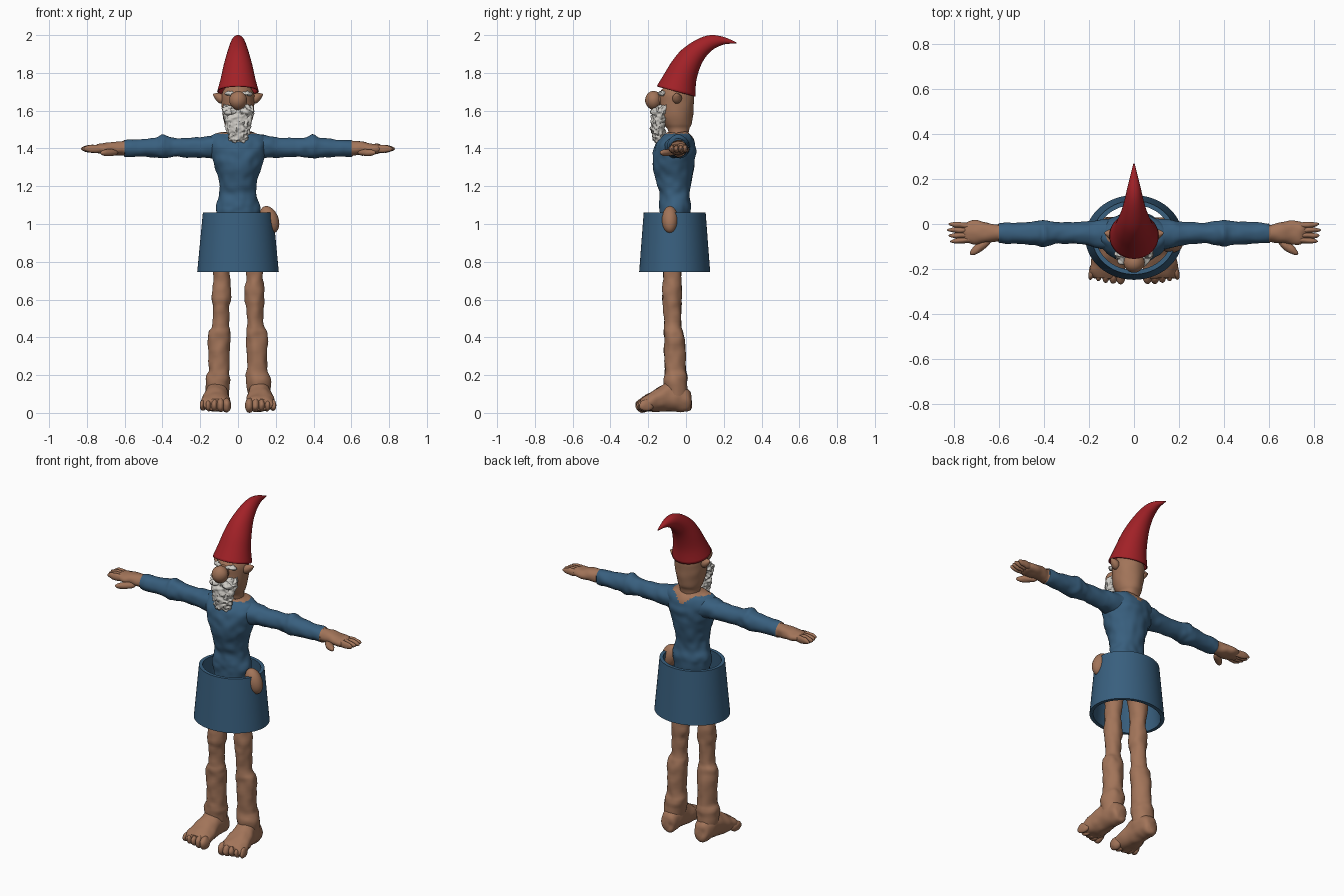
import bpy
import bmesh
from math import cos, sin, tau, radians
from mathutils import Vector, Matrix, noise

old = bpy.data.objects.get("Cube")
if old:
    bpy.data.objects.remove(old, do_unlink=True)


def material(name, color):
    mat = bpy.data.materials.new(name)
    mat.use_nodes = True
    mat.diffuse_color = (*color, 1)
    mat.node_tree.nodes["Principled BSDF"].inputs["Base Color"].default_value = (*color, 1)
    return mat


BLUE = material("blue cloth", (.04, .115, .21))
SKIN = material("tan skin", (.36, .175, .1))
RED = material("red felt", (.36, .015, .02))
WHITE = material("white hair", (.62, .6, .56))


def finish(name, bm, mats, bump=0, freq=20, rule=None, sharp=50):
    """Roughen the surface a little, colour faces by rule and create the object."""
    bmesh.ops.recalc_face_normals(bm, faces=bm.faces)
    bm.normal_update()
    if bump:
        moves = [(v, v.normal * bump * noise.noise(v.co * freq)) for v in bm.verts]
        for v, move in moves:
            v.co += move
    for face in bm.faces:
        face.smooth = True
        if rule:
            face.material_index = int(rule(face.calc_center_median()))
    mesh = bpy.data.meshes.new(name)
    bm.to_mesh(mesh)
    bm.free()
    mesh.set_sharp_from_angle(angle=radians(sharp))
    for mat in mats:
        mesh.materials.append(mat)
    obj = bpy.data.objects.new(name, mesh)
    bpy.context.collection.objects.link(obj)
    return obj


def spline(a, b, c, d, t):
    """Smooth value between b and c."""
    return b + (c - a) * (t / 2) + (a * 2 - b * 5 + c * 4 - d) * (t * t / 2) \
        + (b * 3 - a - c * 3 + d) * (t ** 3 / 2)


def loft(name, rings, mats, sides=32, steps=4, caps=True, **look):
    """Skin elliptical rings, each given as centre and two half axes."""
    bm = bmesh.new()
    last = len(rings) - 1
    loops = []
    for i in range(last * steps + 1):
        k, t = min(i // steps, last - 1), i / steps - min(i // steps, last - 1)
        near = [rings[min(max(k + j, 0), last)] for j in (-1, 0, 1, 2)]
        c, u, v = [spline(*column, t) for column in zip(*near)]
        loops.append([bm.verts.new(c + u * cos(tau * j / sides) + v * sin(tau * j / sides))
                      for j in range(sides)])
    for lower, upper in zip(loops, loops[1:]):
        for j in range(sides):
            n = (j + 1) % sides
            bm.faces.new((lower[j], lower[n], upper[n], upper[j]))
    if caps:
        bm.faces.new(loops[0])
        bm.faces.new(loops[-1])
    return finish(name, bm, mats, **look)


def along_x(rows, s):
    return [(Vector((s * x, y, z)), Vector((0, ry, 0)), Vector((0, 0, rz)))
            for x, y, z, ry, rz in rows]


def along_y(rows, s):
    return [(Vector((s * x, y, z)), Vector((rx, 0, 0)), Vector((0, 0, rz)))
            for y, x, z, rx, rz in rows]


def along_z(rows, s=1):
    return [(Vector((s * x, y, z)), Vector((rx, 0, 0)), Vector((0, ry, 0)))
            for z, x, y, rx, ry in rows]


def blob(name, centre, radii, mat, turn=0, axis="Z", **look):
    """Ellipsoid, optionally turned about one axis."""
    bm = bmesh.new()
    bmesh.ops.create_uvsphere(bm, u_segments=24, v_segments=16, radius=1)
    bm.transform(Matrix.Translation(centre) @ Matrix.Rotation(turn, 4, axis)
                 @ Matrix.Diagonal((*radii, 1)))
    return finish(name, bm, [mat], **look)


# Shirt with a bare V at the back of the neck
def bare_neck(p):
    return (p.y > -.03 and p.z > 1.42 + abs(p.x) * .9) or p.z > 1.478


loft("shirt", along_z([
    (.98, 0, -.06, .10, .075), (1.06, 0, -.058, .115, .082), (1.1, 0, -.058, .115, .084),
    (1.16, 0, -.06, .098, .08), (1.24, 0, -.064, .104, .097), (1.32, 0, -.066, .13, .111),
    (1.38, 0, -.06, .15, .112), (1.43, 0, -.056, .16, .102), (1.465, 0, -.048, .14, .078),
    (1.485, 0, -.045, .09, .055)]), [BLUE, SKIN], sides=64, steps=6,
    bump=.007, freq=22, rule=bare_neck)
blob("hips", (0, -.06, .96), (.11, .075, .09), SKIN)

# Hollow skirt
loft("skirt", along_z([
    (.745, 0, -.06, .196, .168), (.745, 0, -.06, .216, .188), (1.06, 0, -.06, .186, .164),
    (1.06, 0, -.06, .166, .144), (.745, 0, -.06, .196, .168)]),
    [BLUE], sides=64, steps=1, caps=False, sharp=40)
blob("belt_pouch", (.166, -.085, 1.023), (.048, .043, .075), SKIN, turn=-.38, axis="Y")

# Head, nose, brows
loft("head", along_z([
    (1.44, 0, -.04, .06, .05), (1.5, 0, -.04, .058, .056), (1.53, 0, -.046, .07, .074),
    (1.58, 0, -.05, .081, .087), (1.64, 0, -.05, .087, .092), (1.69, 0, -.05, .085, .09),
    (1.73, 0, -.045, .06, .065)]), [SKIN], bump=.004)
blob("nose", (0, -.172, 1.655), (.046, .044, .05), SKIN, bump=.003)
blob("nose_bridge", (0, -.13, 1.66), (.035, .04, .04), SKIN)

# Curly beard with moustache lumps
loft("beard", along_z([
    (1.43, 0, -.142, .02, .014), (1.442, 0, -.145, .043, .026), (1.48, 0, -.148, .056, .034),
    (1.53, 0, -.146, .066, .037), (1.575, 0, -.138, .079, .04), (1.61, 0, -.13, .083, .034),
    (1.63, 0, -.115, .074, .022)]), [WHITE], sides=56, steps=8, bump=.014, freq=70)

# Hat built from front and back edge points with its half width
hat = []
for fy, fz, by, bz, width in [
        (-.155, 1.73, .05, 1.675, .11), (-.118, 1.79, .054, 1.755, .091),
        (-.075, 1.86, .075, 1.83, .075), (-.02, 1.925, .105, 1.885, .058),
        (.06, 1.978, .145, 1.925, .042), (.13, 2, .185, 1.945, .03),
        (.2, 1.99, .215, 1.953, .018), (.268, 1.961, .268, 1.956, .003)]:
    front, back = Vector((0, fy, fz)), Vector((0, by, bz))
    hat.append(((front + back) / 2, Vector((width, 0, 0)), (back - front) / 2))
cap = loft("pointed_hat", hat, [RED], sides=48, caps=False)
shell = cap.modifiers.new("felt thickness", "SOLIDIFY")
shell.thickness = .006
shell.offset = -1

for s, side in ((1, "left"), (-1, "right")):
    # Face details
    blob(side + "_brow", (s * .045, -.128, 1.69), (.03, .018, .011), WHITE,
         turn=s * .3, bump=.008, freq=70)
    blob(side + "_moustache", (s * .036, -.158, 1.594), (.036, .026, .02), WHITE,
         turn=s * .25, axis="Y", bump=.01, freq=70)
    loft(side + "_ear", along_x([
        (.07, -.05, 1.66, .02, .022), (.095, -.047, 1.665, .025, .027),
        (.115, -.044, 1.673, .018, .02), (.132, -.04, 1.685, .003, .004)], s), [SKIN], sides=20)

    # Sleeve, wrist and palm in one piece
    loft(side + "_arm", along_x([
        (.08, -.047, 1.41, .074, .068), (.16, -.045, 1.408, .064, .058),
        (.22, -.042, 1.405, .051, .053), (.32, -.04, 1.405, .046, .049),
        (.37, -.041, 1.408, .054, .056), (.4, -.042, 1.41, .06, .062),
        (.44, -.041, 1.404, .053, .052), (.54, -.04, 1.401, .046, .045),
        (.6, -.04, 1.4, .045, .043), (.603, -.04, 1.4, .039, .038),
        (.65, -.038, 1.4, .045, .035), (.7, -.037, 1.398, .052, .03),
        (.74, -.038, 1.398, .048, .026), (.765, -.038, 1.398, .03, .012)], s),
        [BLUE, SKIN], bump=.006, freq=24, rule=lambda p: abs(p.x) > .6)
    for i in range(4):
        blob(f"{side}_finger_{i}", (s * (.765 - .006 * abs(i - 2)), -.072 + i * .022, 1.398),
             (.065, .014, .021), SKIN, turn=s * (i - 1.5) * .06, bump=.003, freq=40)
    blob(side + "_thumb", (s * .682, -.1, 1.378), (.058, .02, .019), SKIN,
         turn=-s * .65, bump=.003, freq=40)

    # Bare leg
    loft(side + "_leg", along_z([
        (.09, .112, -.05, .056, .055), (.165, .108, -.054, .065, .062),
        (.2, .105, -.055, .063, .06), (.235, .101, -.058, .055, .056),
        (.32, .1, -.06, .055, .057), (.395, .1, -.062, .059, .054),
        (.43, .098, -.067, .056, .052), (.465, .092, -.07, .044, .046),
        (.55, .09, -.072, .044, .046), (.6, .088, -.074, .051, .052),
        (.66, .088, -.074, .05, .05), (.72, .087, -.073, .043, .046),
        (.8, .087, -.07, .048, .053), (.9, .078, -.062, .056, .064),
        (.98, .06, -.06, .05, .06)], s), [SKIN], bump=.007, freq=22)

    # Broad foot with five toes
    loft(side + "_foot", along_y([
        (.028, .11, .055, .016, .025), (.015, .11, .065, .042, .055),
        (-.03, .111, .083, .056, .077), (-.08, .112, .088, .06, .08),
        (-.13, .115, .075, .068, .068), (-.18, .118, .06, .076, .053),
        (-.22, .119, .049, .076, .041), (-.24, .119, .044, .062, .03)], s),
        [SKIN], bump=.006, freq=24)
    for i in range(5):
        big = .024 - .0022 * i
        blob(f"{side}_toe_{i}", (s * (.061 + i * .031), -.227 + .006 * max(i - 1, 0), .04),
             (big, .04, big + .014), SKIN, turn=s * (i - 1) * .08, bump=.003, freq=40)
